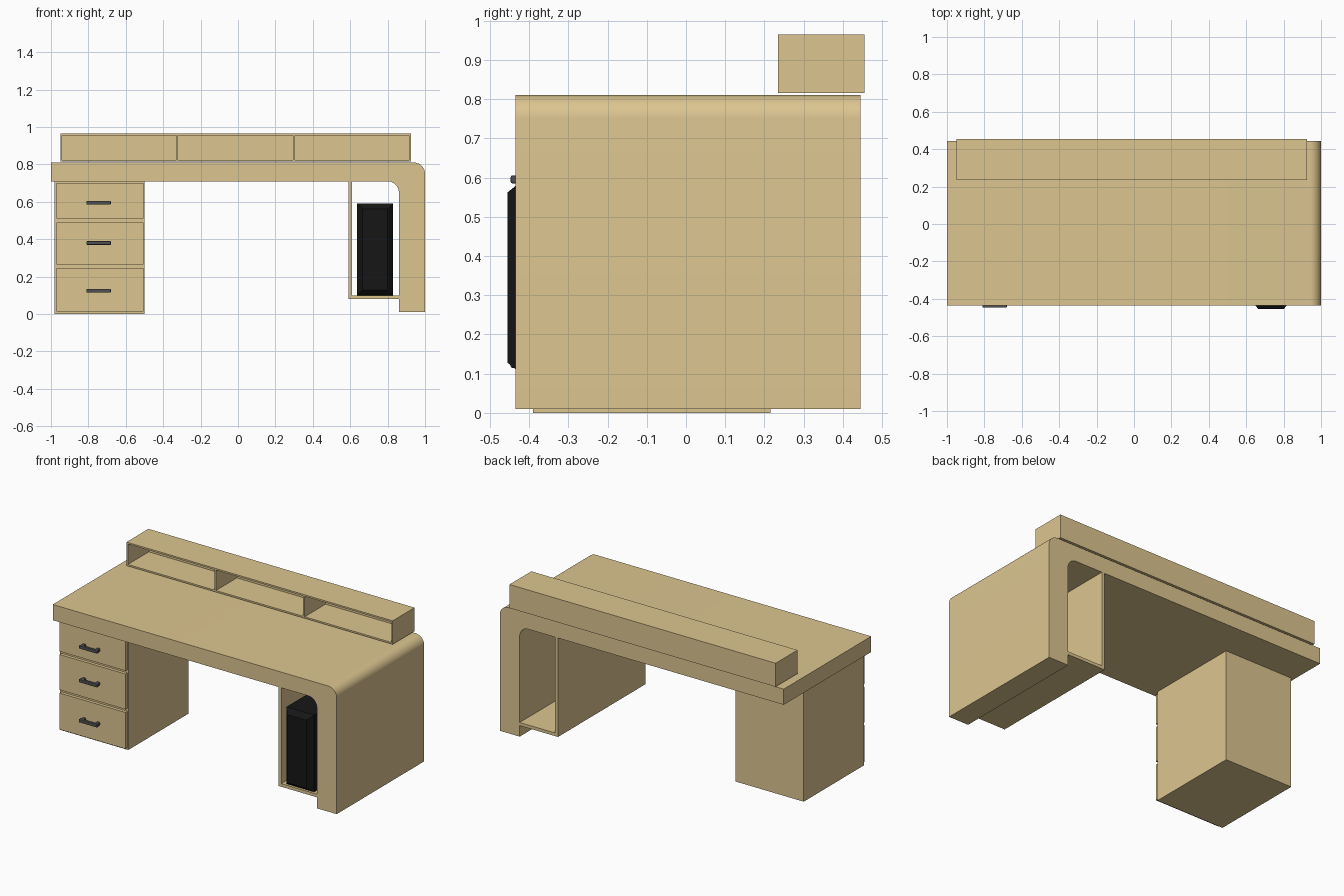
import bpy, bmesh
from math import sin, cos, pi

if "Cube" in bpy.data.objects:
    bpy.data.objects.remove(bpy.data.objects["Cube"])


def material(name, rgb):
    m = bpy.data.materials.new(name)
    m.diffuse_color = (*rgb, 1)
    m.use_nodes = True
    m.node_tree.nodes["Principled BSDF"].inputs["Base Color"].default_value = m.diffuse_color
    return m


WOOD = material("wood", (0.72, 0.56, 0.28))
METAL = material("handle_grey", (0.08, 0.08, 0.085))
BLACK = material("case_black", (0.008, 0.008, 0.008))


def finish(name, bm, mat):
    bmesh.ops.recalc_face_normals(bm, faces=bm.faces)
    mesh = bpy.data.meshes.new(name)
    bm.to_mesh(mesh)
    bm.free()
    ob = bpy.data.objects.new(name, mesh)
    bpy.context.collection.objects.link(ob)
    mesh.materials.append(mat)
    return ob


def add_box(bm, x, y, z):
    """Add a box given its (min, max) range on each axis."""
    verts = bmesh.ops.create_cube(bm, size=1)["verts"]
    for v in verts:
        v.co = [r[0] if c < 0 else r[1] for c, r in zip(v.co, (x, y, z))]
    return verts


def boxes(name, ranges, mat=WOOD, bevel=0):
    bm = bmesh.new()
    for r in ranges:
        add_box(bm, *r)
    ob = finish(name, bm, mat)
    if bevel:
        mod = ob.modifiers.new("bevel", "BEVEL")
        mod.width, mod.segments = bevel, 2
    return ob


def arc(cx, cz, r, a0, a1, n=10):
    steps = [a0 + (a1 - a0) * i / n for i in range(n + 1)]
    return [(cx + r * cos(a), cz + r * sin(a)) for a in steps]


FRONT, BACK = -0.435, 0.445

# Desktop that bends down into the right leg
profile = [(-1, 0.71), (-1, 0.81)]
profile += arc(0.94, 0.75, 0.06, pi / 2, 0)
profile += [(1, 0.01), (0.86, 0.01)]
profile += arc(0.80, 0.65, 0.06, 0, pi / 2)
bm = bmesh.new()
face = bm.faces.new([bm.verts.new((x, FRONT, z)) for x, z in profile])
ext = bmesh.ops.extrude_face_region(bm, geom=[face], use_keep_orig=True)["geom"]
for v in ext:
    if isinstance(v, bmesh.types.BMVert):
        v.co.y = BACK
desk = finish("desktop_and_leg", bm, WOOD)
bpy.context.view_layer.objects.active = desk
desk.select_set(True)
bpy.ops.object.shade_smooth_by_angle()

# Drawer cabinet
boxes("drawer_cabinet", [((-0.98, -0.50), (-0.39, 0.215), (0, 0.71))])

# Drawer fronts with bar handles
for i, (z0, z1, hz) in enumerate([(0.013, 0.245, 0.125),
                                  (0.265, 0.49, 0.38),
                                  (0.51, 0.70, 0.595)]):
    boxes(f"drawer_front_{i + 1}", [((-0.97, -0.505), (-0.41, -0.388), (z0, z1))])
    zr = (hz - 0.01, hz + 0.01)
    boxes(f"drawer_handle_{i + 1}",
          [((-0.81, -0.68), (-0.447, -0.43), zr)]
          + [((x, x + 0.02), (-0.435, -0.405), zr) for x in (-0.805, -0.705)],
          METAL, 0.004)

# Open shelf for the computer, beside the leg
boxes("computer_shelf", [((0.59, 0.61), (FRONT, BACK), (0.08, 0.71)),
                         ((0.61, 0.86), (FRONT, BACK), (0.08, 0.10))])

# Computer case with a tapered front
bm = bmesh.new()
add_box(bm, (0.635, 0.83), (-0.42, 0.05), (0.10, 0.59))
front = min(bm.faces, key=lambda f: f.calc_center_median().y)
new = bmesh.ops.extrude_face_region(bm, geom=[front])["geom"]
bmesh.ops.delete(bm, geom=[front], context="FACES_ONLY")
for v in new:
    if isinstance(v, bmesh.types.BMVert):
        v.co.y = -0.455
        v.co.x += 0.03 if v.co.x < 0.7 else -0.03
        v.co.z += 0.028 if v.co.z < 0.3 else -0.028
finish("computer_case", bm, BLACK)

# Open-fronted hutch with three compartments
X, Y, Z, T = (-0.95, 0.925), (0.235, 0.455), (0.815, 0.965), 0.01
inner = (Z[0] + T, Z[1] - T)
boards = [(X, Y, (Z[0], inner[0])), (X, Y, (inner[1], Z[1])),
          (X, (Y[1] - T, Y[1]), inner)]
for x in (X[0] + T / 2, -0.325, 0.30, X[1] - T / 2):
    boards.append(((x - T / 2, x + T / 2), (Y[0], Y[1] - T), inner))
boxes("hutch", boards)
